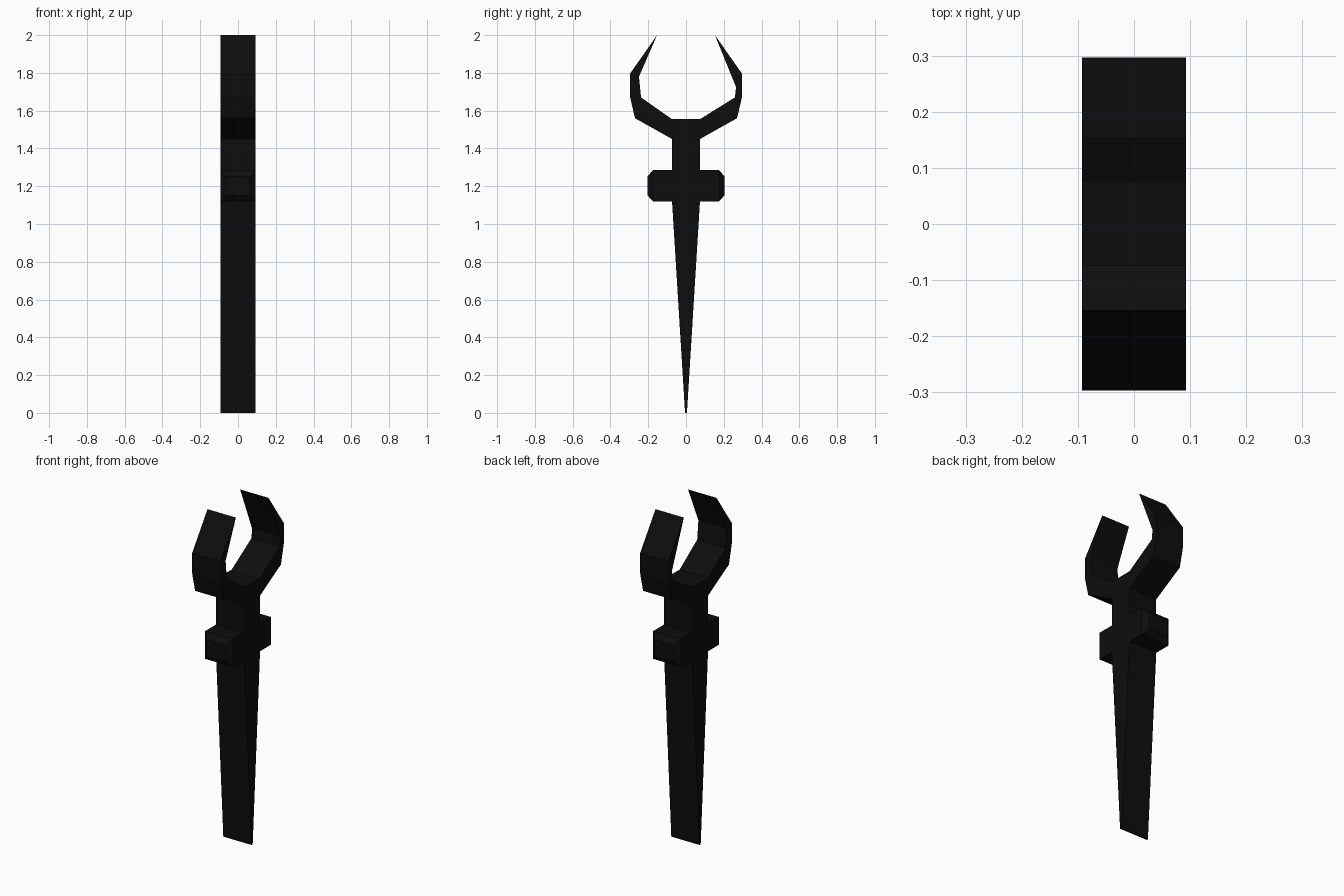
import bpy
import bmesh

HALF_WIDTH = 0.093

if "Cube" in bpy.data.objects:
    bpy.data.objects.remove(bpy.data.objects["Cube"], do_unlink=True)

# Single matte black finish
black = bpy.data.materials.new("black")
black.use_nodes = True
colour = (0.004, 0.004, 0.004, 1)
black.diffuse_color = colour
black.node_tree.nodes["Principled BSDF"].inputs["Base Color"].default_value = colour


def finish(name, bm):
    bmesh.ops.recalc_face_normals(bm, faces=bm.faces[:])
    mesh = bpy.data.meshes.new(name)
    bm.to_mesh(mesh)
    bm.free()
    mesh.materials.append(black)
    obj = bpy.data.objects.new(name, mesh)
    bpy.context.collection.objects.link(obj)
    return obj


def extrude_profile(name, profile):
    """Extrude a (y, z) outline across the full width in x."""
    bm = bmesh.new()
    face = bm.faces.new([bm.verts.new((-HALF_WIDTH, y, z)) for y, z in profile])
    new = bmesh.ops.extrude_face_region(bm, geom=[face])["geom"]
    verts = [g for g in new if isinstance(g, bmesh.types.BMVert)]
    bmesh.ops.translate(bm, verts=verts, vec=(2 * HALF_WIDTH, 0, 0))
    return finish(name, bm)


def loft(name, sections):
    """Join rectangular sections (y, half width, z low, z high) along y."""
    bm = bmesh.new()
    rings = []
    for y, w, low, high in sections:
        rings.append([bm.verts.new((x, y, z)) for x, z in
                      ((-w, low), (w, low), (w, high), (-w, high))])
    for a, b in zip(rings, rings[1:]):
        for i in range(4):
            j = (i + 1) % 4
            bm.faces.new((a[i], a[j], b[j], b[i]))
    bm.faces.new(rings[0])
    bm.faces.new(rings[-1])
    return finish(name, bm)


# Tapered blade and the straight shaft above it
extrude_profile("blade", [(-0.005, 0), (0.005, 0), (0.074, 1.12), (-0.074, 1.12)])
extrude_profile("shaft", [(-0.074, 1.12), (0.074, 1.12), (0.074, 1.555), (-0.074, 1.555)])

# Claws and chamfered guard lugs on both sides
inner_bends = {"front": [(0.249, 1.78), (0.238, 1.67)],
               "back": [(0.265, 1.725), (0.259, 1.67)]}
for side, s in (("front", -1), ("back", 1)):
    outline = [(0.074, 1.45), (0.27, 1.56), (0.297, 1.675), (0.297, 1.795),
               (0.153, 2.0)] + inner_bends[side] + [(0.074, 1.555)]
    extrude_profile(side + "_claw", [(s * y, z) for y, z in outline])
    loft(side + "_guard_lug", [(s * 0.074, HALF_WIDTH, 1.12, 1.285),
                               (s * 0.175, HALF_WIDTH, 1.12, 1.285),
                               (s * 0.204, 0.063, 1.152, 1.252)])
